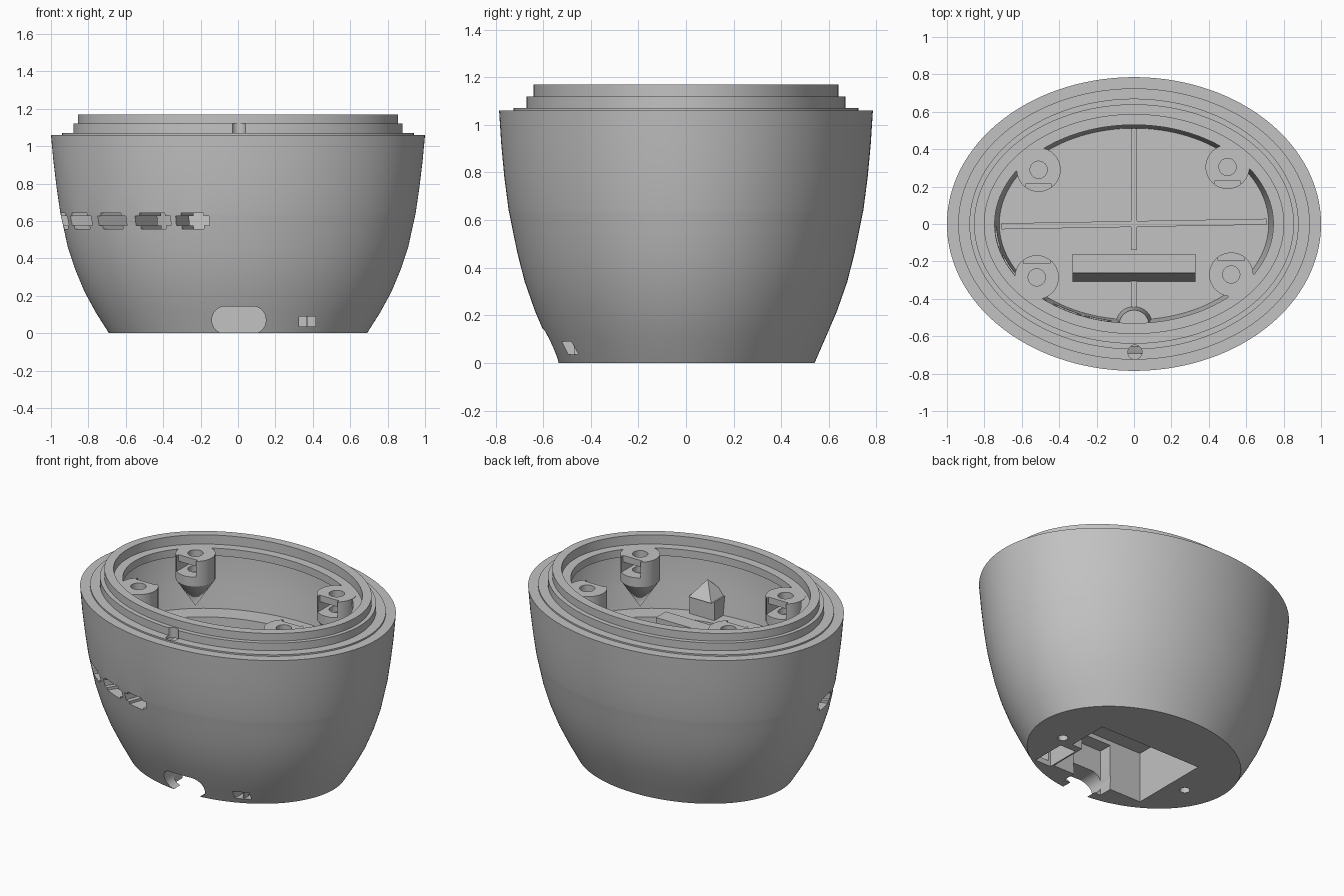
import bpy, bmesh, math
from mathutils import Matrix, Vector

if "Cube" in bpy.data.objects:
    bpy.data.objects.remove(bpy.data.objects["Cube"])

grey = bpy.data.materials.new("plain_grey")
grey.use_nodes = True
grey.diffuse_color = (0.54, 0.54, 0.54, 1)
grey.node_tree.nodes["Principled BSDF"].inputs["Base Color"].default_value = (0.54, 0.54, 0.54, 1)
FLOOR, SHELF, LEDGE = 0.40, 0.66, 1.11
SEGMENTS = 192
SLOT_ROWS = (0.558, 0.575, 0.625, 0.642)
SLOT_SPANS = ((53, 59), (60, 67), (69, 76), (78, 86), (88, 95))


def finish(name, bm):
    bmesh.ops.recalc_face_normals(bm, faces=bm.faces)
    mesh = bpy.data.meshes.new(name)
    bm.to_mesh(mesh)
    bm.free()
    mesh.materials.append(grey)
    obj = bpy.data.objects.new(name, mesh)
    bpy.context.collection.objects.link(obj)
    return obj


def slot_rings(low, high):
    """Rings at the slot heights on the slope between two rings."""
    low, high = Vector(low), Vector(high)
    return [tuple(low.lerp(high, (z - low.z) / (high.z - low.z))) for z in SLOT_ROWS]


def slotted_loft(name, rings, outer, inner):
    """Closed skin through elliptical rings, with slots joining the rows at outer and inner."""
    bm = bmesh.new()
    loops = []
    for rx, ry, z in rings:
        angles = [2 * math.pi * i / SEGMENTS for i in range(SEGMENTS)]
        loops.append([bm.verts.new((rx * math.cos(a), ry * math.sin(a), z)) for a in angles])
    # Open cells of the slots; the top and bottom rows are shorter to round the corners
    cells = set()
    for first, last in SLOT_SPANS:
        for row in range(3):
            trim = 0 if row == 1 else 1
            cells |= {(row, SEGMENTS - k) for k in range(first + 1 + trim, last + 1 - trim)}
    opened = {(outer + r, i) for r, i in cells} | {(inner + 2 - r, i) for r, i in cells}
    for r, (a, b) in enumerate(zip(loops, loops[1:])):
        for i in range(SEGMENTS):
            if (r, i) not in opened:
                j = (i + 1) % SEGMENTS
                bm.faces.new((a[i], a[j], b[j], b[i]))
    # Walls of the slots
    for r, i in cells:
        for near, p, q in (((r - 1, i), (r, i), (r, i + 1)), ((r + 1, i), (r + 1, i), (r + 1, i + 1)),
                           ((r, i - 1), (r, i), (r + 1, i)), ((r, i + 1), (r, i + 1), (r + 1, i + 1))):
            if near not in cells:
                out = [loops[outer + s][k] for s, k in (p, q)]
                back = [loops[inner + 3 - s][k] for s, k in (q, p)]
                bm.faces.new(out + back)
    bm.faces.new(loops[0])
    bm.faces.new(loops[-1])
    return finish(name, bm)


def box(name, low, high, bevel=0, place=None):
    """Box between two corners; bevel rounds the edges running along y."""
    low, high = Vector(low), Vector(high)
    bm = bmesh.new()
    bmesh.ops.create_cube(bm, size=1)
    for v in bm.verts:
        v.co = Vector([v.co[k] * (high[k] - low[k]) + (high[k] + low[k]) / 2 for k in range(3)])
    if bevel:
        edges = [e for e in bm.edges if abs(e.verts[0].co.y - e.verts[1].co.y) > 1e-4]
        bmesh.ops.bevel(bm, geom=edges, offset=bevel, segments=8, profile=0.5, affect='EDGES')
    if place:
        bm.transform(place)
    return finish(name, bm)


def cone(name, x, y, z0, z1, r0, r1, segments=32, turn=0):
    bm = bmesh.new()
    bmesh.ops.create_cone(bm, cap_ends=True, segments=segments, radius1=r0, radius2=r1, depth=z1 - z0,
                          matrix=Matrix.Translation((x, y, (z0 + z1) / 2)) @ Matrix.Rotation(turn, 4, 'Z'))
    return finish(name, bm)


def cut(target, cutter):
    mod = target.modifiers.new("cut", 'BOOLEAN')
    mod.object = cutter
    mod.operation = 'DIFFERENCE'
    mod.solver = 'EXACT'
    bpy.context.view_layer.objects.active = target
    bpy.ops.object.modifier_apply(modifier=mod.name)
    bpy.data.objects.remove(cutter)


# Shell: outside wall, stepped rim, hollow under the ledge, shelf and sunken floor
lower = [(0.69, 0.54, 0), (0.76, 0.588, 0.11), (0.82, 0.635, 0.22), (0.87, 0.677, 0.34), (0.91, 0.708, 0.46)]
upper = [(0.97, 0.763, 0.78), (0.987, 0.776, 0.92), (1.0, 0.785, 1.06)]
rim = [(0.94, 0.725, 1.06), (0.94, 0.725, 1.07), (0.88, 0.67, 1.07), (0.88, 0.67, 1.12),
       (0.855, 0.64, 1.12), (0.855, 0.64, 1.17), (0.80, 0.585, 1.17), (0.80, 0.585, LEDGE)]
hollow = [(0.745, 0.53, LEDGE), (0.745, 0.53, 1.06), (0.905, 0.695, 1.05), (0.90, 0.69, 0.93),
          (0.885, 0.675, 0.8), (0.86, 0.655, SHELF)]
shelf_edge, floor_edge = (0.745, 0.53, SHELF), (0.72, 0.512, FLOOR)
above = lower + slot_rings(lower[-1], (0.95, 0.745, 0.642)) + upper + rim + hollow + [shelf_edge]
shell = slotted_loft("shell", above + slot_rings(floor_edge, shelf_edge)[::-1] + [floor_edge],
                     len(lower), len(above))

# Underside: main bay, cable opening, small port and screw holes
cut(shell, box("bay_cutter", (-0.365, -0.38, -0.1), (0.3, 0.155, 0.33)))
cut(shell, box("bay_side_cutter", (0.2, -0.12, -0.1), (0.375, 0.155, 0.33)))
cut(shell, box("cable_cutter", (-0.139, -0.9, -0.003), (0.149, -0.3, 0.143), 0.07))
cut(shell, box("channel_cutter", (-0.135, -0.47, -0.1), (0.145, -0.3, 0.3)))
cut(shell, box("port_cutter", (0.325, -0.8, 0.035), (0.415, -0.3, 0.09)))
cut(shell, box("port_bay_cutter", (0.31, -0.4, -0.1), (0.425, -0.17, 0.11)))
for x, y in ((0.47, -0.095), (-0.48, -0.105)):
    cut(shell, cone("hole_cutter", x, y, -0.1, 0.25, 0.03, 0.03))
box("port_divider", (0.365, -0.47, 0.03), (0.373, -0.42, 0.095))

# Locating hole that nicks the rim step at the front
cut(shell, cone("locating_cutter", 0.005, -0.685, 1.0, 1.3, 0.038, 0.038))

# Screw posts with tapered undersides, screw holes and nut slots
for name, x, y in (("back_right", -0.51, 0.29), ("back_left", 0.5, 0.305),
                   ("front_right", -0.52, -0.285), ("front_left", 0.52, -0.27)):
    post = cone(name + "_post", x, y, 0.95, LEDGE + 0.003, 0.118, 0.118)
    cone(name + "_post_taper", x, y, 0.77, 0.951, 0.0, 0.118)
    side = -1 if y > 0 else 1
    for depth, top in ((-0.05, 1.07), (0.075, 1.2)):
        near, far = sorted((y + side * 0.2, y + side * depth))
        cut(post, box("nut_cutter", (x - 0.07, near, 1.01), (x + 0.07, far, top)))
    cut(post, cone("screw_cutter", x, y, 0.97, 1.2, 0.046, 0.046))

# Floor ribs
tilt = Matrix.Rotation(math.radians(1), 4, 'Z')
box("cross_rib", (-0.71, -0.016, FLOOR - 0.02), (0.71, 0.016, FLOOR + 0.015), 0, tilt)
box("back_rib", (-0.017, -0.14, FLOOR - 0.02), (0.017, 0.51, FLOOR + 0.015))
box("front_rib", (-0.017, -0.5, FLOOR - 0.02), (0.017, -0.28, FLOOR + 0.015))

# Raised housing with a sloping front
housing = box("floor_housing", (-0.33, -0.31, FLOOR - 0.02), (0.33, -0.16, 0.79))
for v in housing.data.vertices:
    if v.co.z > 0.7 and v.co.y < -0.2:
        v.co.y = -0.262

# Rounded hump and peaked block near the front wall
cone("front_hump", 0, -0.54, FLOOR - 0.02, SHELF, 0.1, 0.08)
box("peaked_block", (0.18, -0.67, 0.6), (0.36, -0.55, 0.78))
cone("peaked_block_roof", 0.27, -0.61, 0.779, 0.885, 0.115, 0.0, 4, math.pi / 4)

for obj in bpy.context.collection.objects:
    if obj.type == 'MESH' and grey.name in obj.data.materials:
        bpy.ops.object.select_all(action='DESELECT')
        obj.select_set(True)
        bpy.context.view_layer.objects.active = obj
        bpy.ops.object.shade_smooth_by_angle(angle=math.radians(25))
